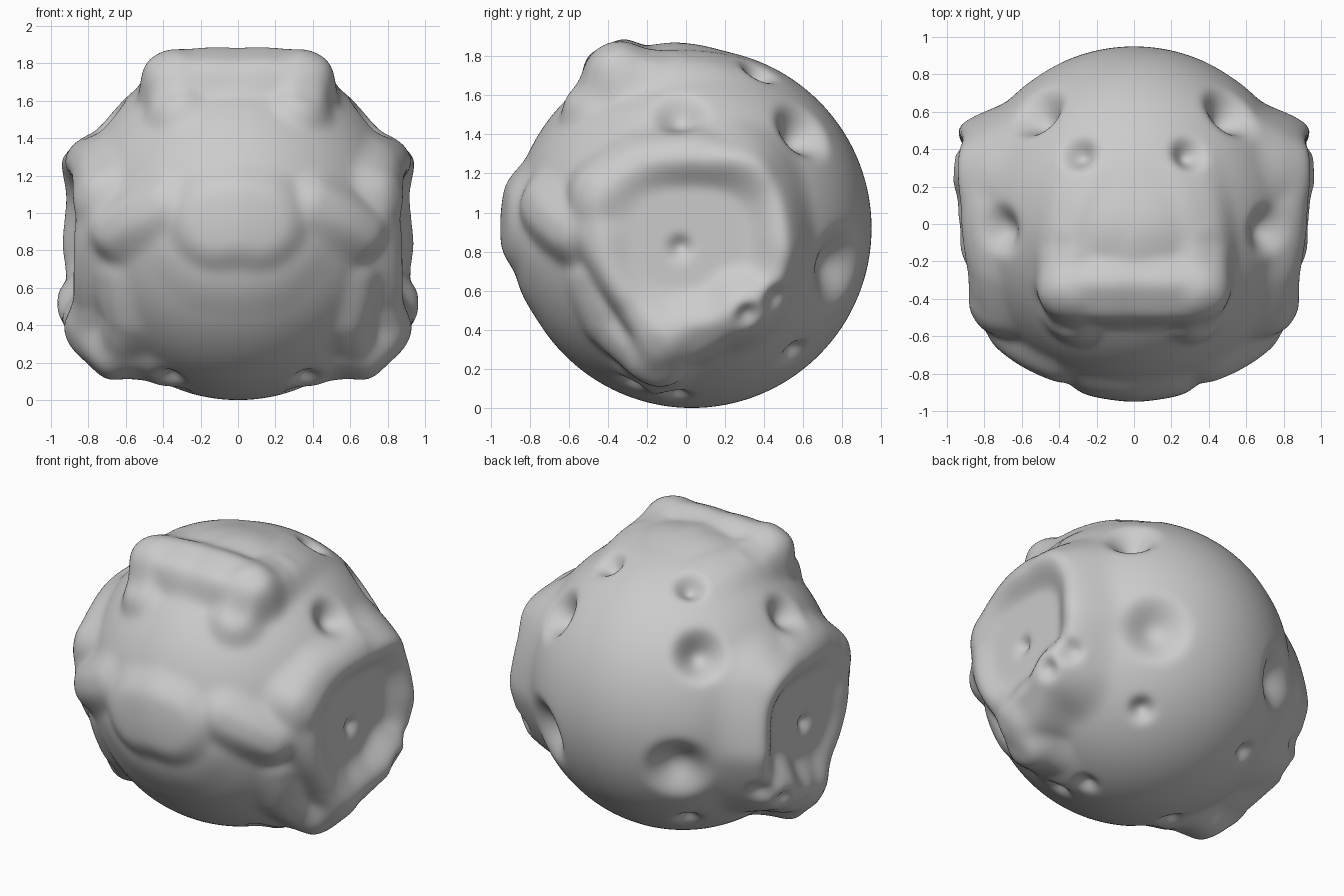
import bpy, bmesh
from mathutils import Vector as V

if "Cube" in bpy.data.objects:
    bpy.data.objects.remove(bpy.data.objects["Cube"])

C, R = V((0, 0.03, 0.92)), 0.92      # base ball


def smooth(a, b, t):
    t = max(0.0, min(1.0, (t - a) / (b - a)))
    return t * t * (3 - 2 * t)


def ridge(width, flat, *pts):
    """Crest points in space -> list of segments on the ball with heights."""
    out = []
    for p in pts:
        d = V(p) - C
        out.append((d.normalized() * R, d.length - R))
    return width, flat, list(zip(out, out[1:]))


# Raised strokes, right half only (the shape is mirrored)
RIDGES = [
    # crown: front bar, drooping lobe, arm running back, low top between
    ridge(.24, .3, (0, -.41, 1.85), (.40, -.40, 1.82)),
    ridge(.20, .3, (.39, -.42, 1.82), (.37, -.55, 1.63)),
    ridge(.22, .25, (.41, -.38, 1.81), (.40, -.1, 1.80), (.32, .25, 1.77)),
    ridge(.40, .2, (0, -.2, 1.855), (.1, -.15, 1.85)),
    # side rim: top and back
    ridge(.25, .2, (.84, -.50, 1.12), (.88, -.28, 1.25), (.93, .08, 1.28), (.96, .33, 1.20)),
    ridge(.38, .1, (.95, .33, 1.20), (1.0, .42, .8), (.95, .3, .5)),
    # lower bump inside the rim
    ridge(.28, .2, (.96, .36, .58), (.88, .0, .32)),
    # side rim: narrow front edge and lower foot
    ridge(.20, .2, (.84, -.50, 1.12), (.83, -.52, .95), (.88, -.27, .52), (.88, -.14, .30)),
    ridge(.23, .3, (.87, -.12, .32), (.77, -.16, .17), (.5, -.2, .13)),
    ridge(.19, .15, (.72, -.52, .62), (.67, -.44, .38), (.70, -.25, .20)),
    # cheek
    ridge(.21, .15, (.47, -.82, 1.05), (.74, -.66, .90)),
    # muzzle and its lower lip
    ridge(.33, .4, (0, -.95, .98), (.12, -.94, .96)),
    ridge(.24, .1, (0, -.86, .64), (.18, -.85, .66), (.32, -.84, .80)),
]

# Craters: position, radius, depth
CRATERS = [
    ((.29, .37, 1.72), .11, .10), ((.52, .60, 1.42), .19, .14),
    ((.68, -.03, 1.48), .16, .09), ((.49, .79, .72), .24, .12),
    ((.41, .56, .28), .095, .07), ((.36, -.27, .14), .09, .07),
    ((.33, -.05, .07), .085, .06), ((.85, -.03, .82), .08, .06),
    ((.96, .32, .47), .065, .07), ((.94, .48, .54), .085, .07),
]
CRATERS = [((V(p) - C).normalized() * R, r, d) for p, r, d in CRATERS]


def radius_at(d):
    """Distance from the centre to the surface in direction d (x >= 0)."""
    q = d * R
    total = 0.0
    for width, flat, segs in RIDGES:
        best = 0.0
        for (a, ha), (b, hb) in segs:
            ab = b - a
            t = max(0.0, min(1.0, (q - a).dot(ab) / ab.length_squared))
            dist = (q - a - ab * t).length
            if dist < width:
                h = (ha + (hb - ha) * t) * (1 - smooth(flat * width, width, dist))
                best = max(best, h)
        if best > 0:
            total += best ** 6
    r = R + total ** (1 / 6)
    # flat recessed floor inside the side rim
    if d.x > 0.6:
        y, z = C.y + d.y * .96, C.z + d.z * .96
        u, v = abs(y - .02) / .40, abs(z - .87) / .35
        m = 1 - smooth(.78, 1.16, (u ** 3 + v ** 3) ** (1 / 3))
        # the front lower corner is cut by the slanted rim
        m *= smooth(-.06, .07, (y + .22) * .8 + (z - .52) * .6)
        # the lower bump pushes in from behind
        m *= smooth(.12, .27, ((y - .32) ** 2 + (z - .45) ** 2) ** .5)
        r += (0.85 / d.x - r) * m
    for c, rad, depth in CRATERS:
        dist = (q - c).length
        if dist < rad:
            r -= depth * (1 - smooth(.1 * rad, rad, dist))
    return r


# Sculpt the ball
bm = bmesh.new()
bmesh.ops.create_icosphere(bm, subdivisions=7, radius=1)
for v in bm.verts:
    d = v.co.normalized()
    v.co = C + d * radius_at(V((abs(d.x), d.y, d.z)))
for f in bm.faces:
    f.smooth = True
for _ in range(8):
    bmesh.ops.smooth_vert(bm, verts=bm.verts, factor=0.5,
                          use_axis_x=True, use_axis_y=True, use_axis_z=True)
mesh = bpy.data.meshes.new("cratered_ball")
bm.to_mesh(mesh)
bm.free()
ball = bpy.data.objects.new("cratered_ball", mesh)
bpy.context.collection.objects.link(ball)
